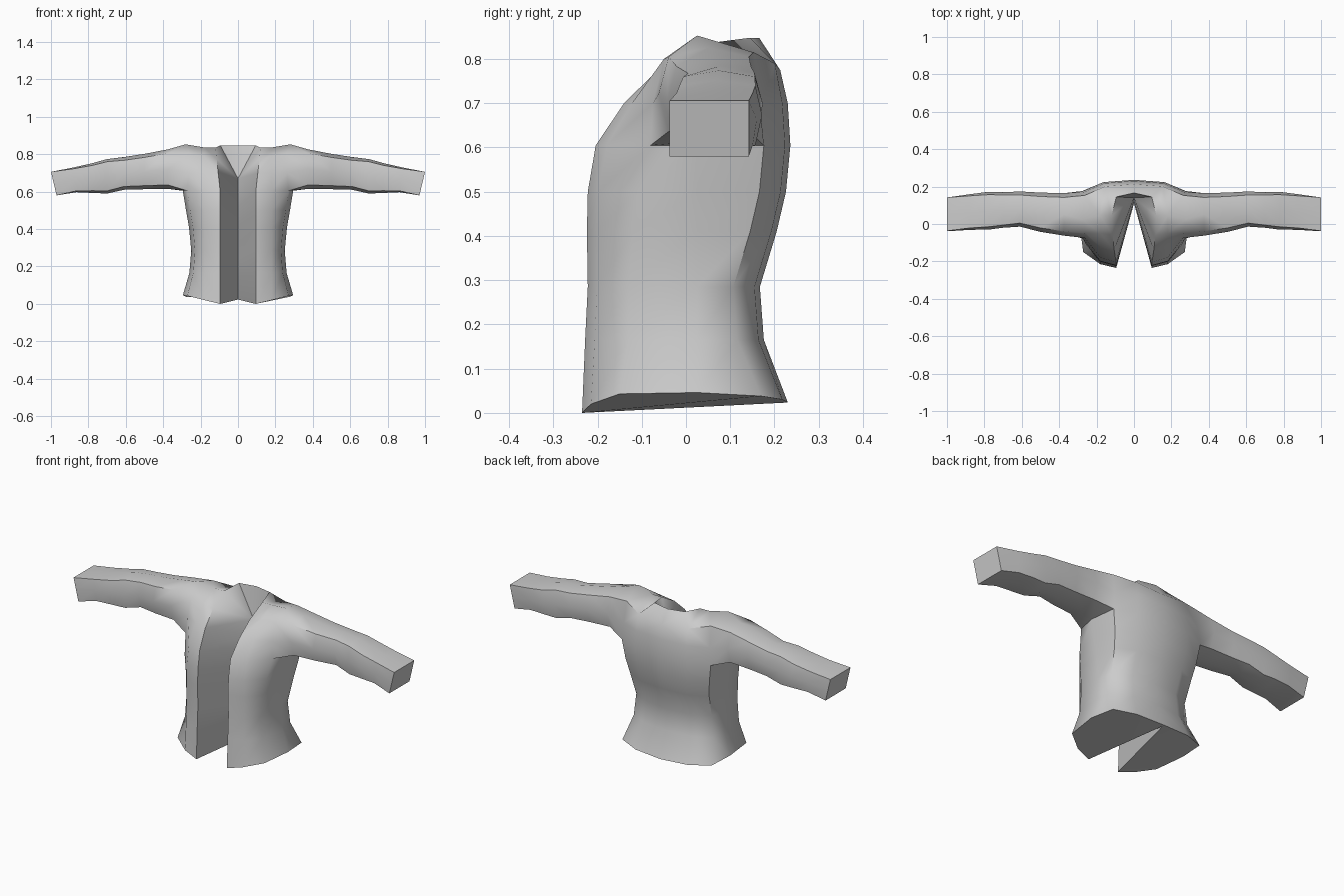
import bpy, bmesh, math

if "Cube" in bpy.data.objects:
    bpy.data.objects.remove(bpy.data.objects["Cube"])

cloth = bpy.data.materials.new("grey cloth")
cloth.diffuse_color = (0.6, 0.6, 0.6, 1)
cloth.use_nodes = True
cloth.node_tree.nodes["Principled BSDF"].inputs["Base Color"].default_value = cloth.diffuse_color

bm = bmesh.new()
V = lambda *p: bm.verts.new(p)
F = lambda *vs: bm.faces.new(vs)


def torso_row(z, front, side_front, width, back, lifts=(0,) * 7):
    """Half outline: front edge, front, front side, side, back side, back, back centre."""
    xs = (.095 + .11 * max(0, z - .6), .18, .92 * width, width, .94 * width, .55 * width, 0)
    ys = (front, front + .12 * (side_front - front) + .01, side_front, .025,
          back - .06, back - .012, back)
    return [V(x, y, z + lift) for x, y, lift in zip(xs, ys, lifts)]


# Torso from hem to shoulder line
hem = (0, .02, .043, .046, .038, .03, .024)
shoulder = (0, .015, .025, .078, .04, .015, 0)
t = [
    torso_row(0, -.235, -.15, .295, .23, hem),
    torso_row(.165, -.228, -.13, .26, .176),
    torso_row(.285, -.222, -.13, .25, .167),
    torso_row(.41, -.224, -.12, .262, .205),
    torso_row(.5, -.222, -.11, .278, .226),
    torso_row(.605, -.204, -.08, .295, .236),
    torso_row(.7, -.14, -.075, .285, .23),
    torso_row(.775, -.06, -.05, .28, .213, shoulder),
]
bm.verts.remove(t[6][3])  # armhole
t[6][3] = None
for i in range(7):
    for c in range(6):
        quad = (t[i][c], t[i][c + 1], t[i + 1][c + 1], t[i + 1][c])
        if None not in quad:
            F(*quad)

# Shoulder top and neckline
mid = V(.18, .045, .836)
neck, neck_back, neck_mid = V(.12, .045, .835), V(.095, .145, .848), V(0, .166, .847)
top = t[7]
F(top[0], top[1], mid, neck)
F(top[1], top[2], top[3], mid)
F(mid, top[3], top[4], top[5])
F(neck, mid, top[5], neck_back)
F(neck_back, top[5], top[6], neck_mid)

# Inner walls of the front opening, meeting in a line at the back
inner = [V(0, .222, .023)]
inner += [V(0, .11, .14 + .095 * i) for i in range(5)]
inner += [V(0, .125, .59), V(0, .14, .67)]
for i in range(7):
    F(t[i][0], t[i + 1][0], inner[i + 1], inner[i])
for a, b in ((top[0], neck), (neck, neck_back), (neck_back, neck_mid)):
    F(a, b, inner[7])

# Closed hem
F(inner[0], *t[0])

# Sleeve: x, top z, bottom z, front y, back y, corner squareness
ring = [t[5][2], t[5][3], t[5][4], t[6][4], t[7][4], t[7][3], t[7][2], t[6][2]]
shape = [(-1, -1), (0, -1), (1, -1), (1, 0), (1, 1), (0, 1), (-1, 1), (-1, 0)]
sections = [
    (.375, .826, .615, -.062, .165, .8),
    (.5, .802, .613, -.042, .168, .8),
    (.61, .785, .61, -.014, .174, .8),
    (.70, .774, .59, -.02, .17, .85),
    (.78, .752, .593, -.03, .172, .85),
    (.88, .729, .597, -.031, .16, .9),
    (1.0, .706, .58, -.037, .142, 1),
]
for x, zt, zb, yf, yb, square in sections:
    lean = .03 * max(0, x - .75) / .25  # cuff end leans inward below
    new = []
    for sy, sz in shape:
        q = square if sy and sz else 1
        new.append(V(x - lean * (1 - sz * q) / 2,
                     (yf + yb) / 2 + sy * q * (yb - yf) / 2,
                     (zt + zb) / 2 + sz * q * (zt - zb) / 2))
    for j in range(8):
        F(ring[j], ring[(j + 1) % 8], new[(j + 1) % 8], new[j])
    ring = new
F(*ring)

# Mirror to the other half
geom = bm.verts[:] + bm.edges[:] + bm.faces[:]
for v in bmesh.ops.duplicate(bm, geom=geom)["geom"]:
    if isinstance(v, bmesh.types.BMVert):
        v.co.x *= -1
bmesh.ops.remove_doubles(bm, verts=bm.verts[:], dist=.0005)
bmesh.ops.recalc_face_normals(bm, faces=bm.faces[:])

mesh = bpy.data.meshes.new("jacket")
bm.to_mesh(mesh)
bm.free()
mesh.materials.append(cloth)
jacket = bpy.data.objects.new("jacket", mesh)
bpy.context.collection.objects.link(jacket)
bpy.context.view_layer.objects.active = jacket
jacket.select_set(True)
bpy.ops.object.shade_smooth_by_angle(angle=math.radians(55))
